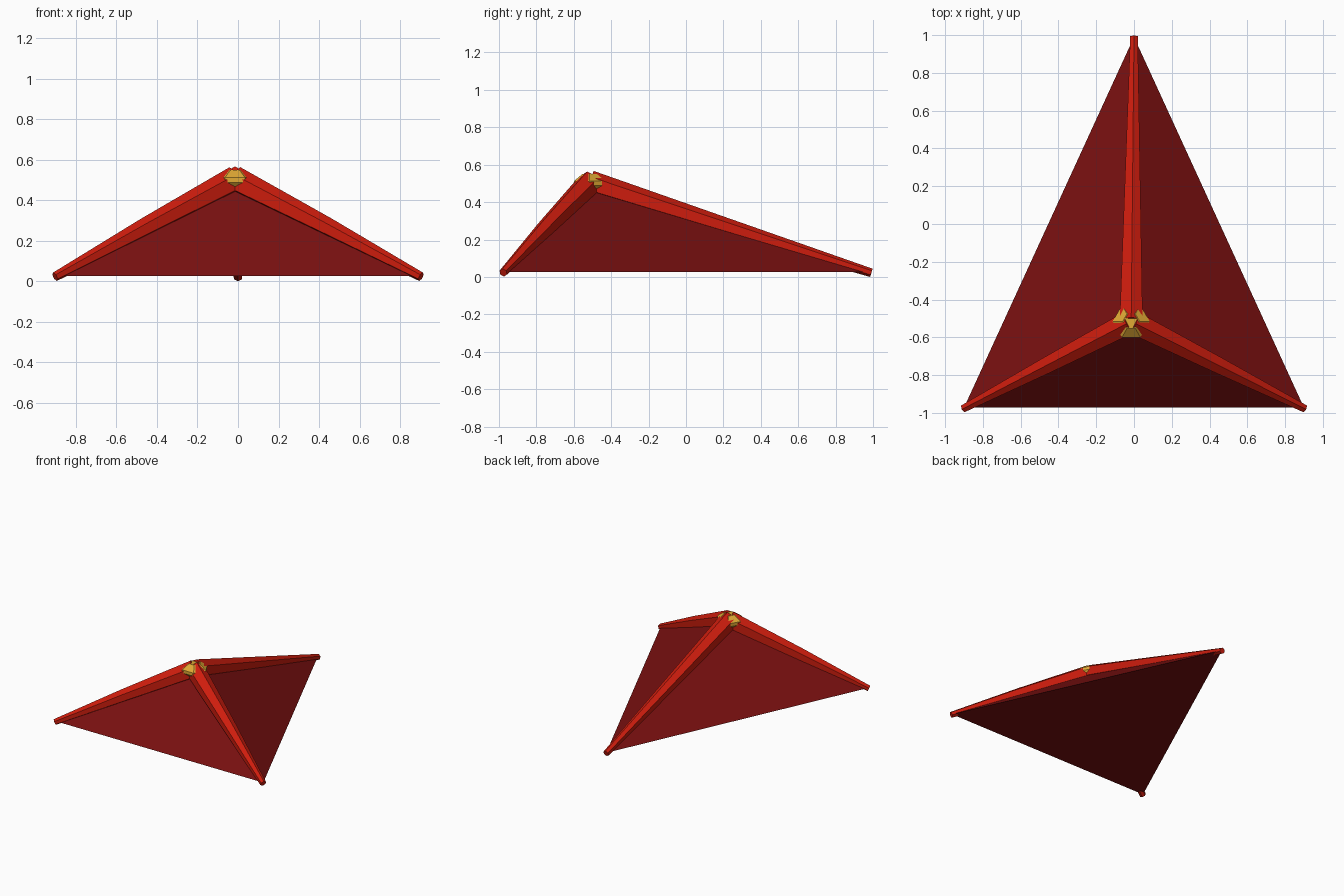
import bpy, bmesh
from math import cos, sin, pi
from mathutils import Vector

if "Cube" in bpy.data.objects:
    bpy.data.objects.remove(bpy.data.objects["Cube"])


def material(name, rgb):
    m = bpy.data.materials.new(name)
    m.diffuse_color = (*rgb, 1)
    m.use_nodes = True
    m.node_tree.nodes["Principled BSDF"].inputs["Base Color"].default_value = m.diffuse_color
    return m


def finish(name, bm, mat):
    bmesh.ops.recalc_face_normals(bm, faces=bm.faces[:])
    me = bpy.data.meshes.new(name)
    bm.to_mesh(me)
    bm.free()
    me.materials.append(mat)
    ob = bpy.data.objects.new(name, me)
    bpy.context.collection.objects.link(ob)
    return ob


red = material("frame_red", (0.62, 0.012, 0.004))
dark = material("panel_red", (0.19, 0.005, 0.005))
gold = material("gold", (0.75, 0.40, 0.035))

APEX = Vector((-0.015, -0.515, 0.50))
ENDS = {"left": Vector((-0.903, -0.977, 0.023)),
        "right": Vector((0.903, -0.977, 0.023)),
        "back": Vector((0, 0.991, 0.022))}


# six-sided loft through (centre, radius) rings spanned by axes u and v
def hex_loft(name, sections, u, v, mat):
    bm = bmesh.new()
    rings = [[bm.verts.new(c + r * (u * cos(i * pi / 3) + v * sin(i * pi / 3)))
              for i in range(6)] for c, r in sections]
    for p, q in zip(rings, rings[1:]):
        for i in range(6):
            j = (i + 1) % 6
            bm.faces.new((p[i], p[j], q[j], q[i]))
    bm.faces.new(rings[0])
    bm.faces.new(rings[-1])
    finish(name, bm, mat)


# tapered beam running down each ridge
for key, end in ENDS.items():
    d = (end - APEX).normalized()
    side = d.cross(Vector((0, 0, 1))).normalized()
    up = side.cross(d)
    bow = 0 if key == "back" else 0.003
    mid = APEX.lerp(end, 0.5) + up * bow
    hex_loft(key + "_ridge_beam", [(APEX, 0.07), (mid, 0.0465 + bow), (end, 0.023)],
             up, side, red)

# covering: closed three-sided pyramid
bm = bmesh.new()
base = [bm.verts.new(c) for c in ((-0.9, -0.972, 0.027), (0.9, -0.972, 0.027), (0, 0.99, 0.027))]
top = bm.verts.new(APEX)
bm.faces.new(base)
for i in range(3):
    bm.faces.new((base[i], base[(i + 1) % 3], top))
finish("canopy_panels", bm, dark)

# faceted gold hub showing between the beams
hex_loft("apex_hub", [(APEX + Vector((0, 0, z)), r) for z, r in
                      ((-0.05, 0.06), (-0.012, 0.098), (0.012, 0.098), (0.05, 0.045))],
         Vector((1, 0, 0)), Vector((0, 1, 0)), gold)
